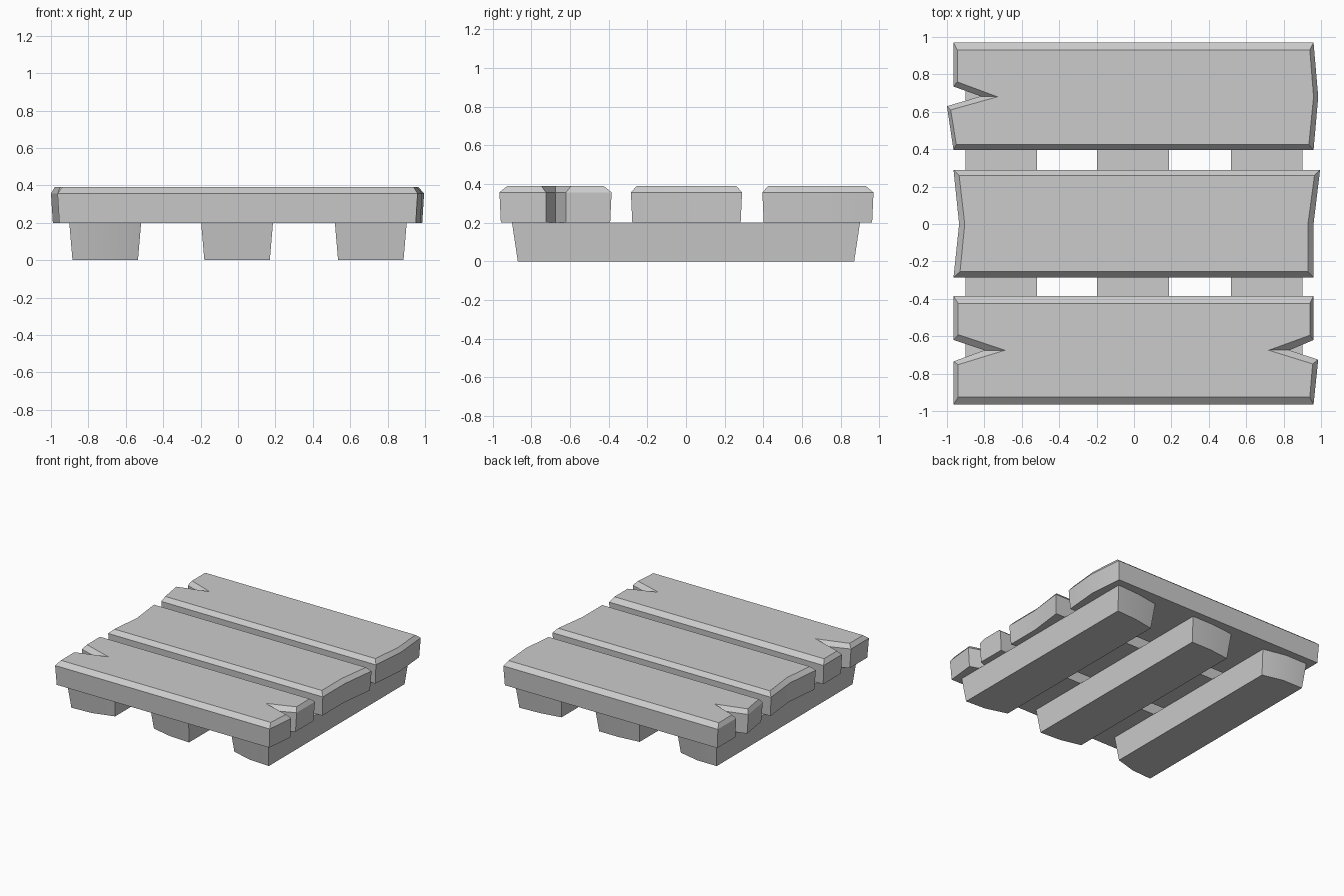
import bpy

if "Cube" in bpy.data.objects:
    bpy.data.objects.remove(bpy.data.objects["Cube"])


def loft(name, rings):
    """Solid from stacked rings of equal point count, lowest first."""
    n = len(rings[0])
    verts = [p for ring in rings for p in ring]
    faces = [tuple(reversed(range(n))), tuple(range(len(verts) - n, len(verts)))]
    for r in range(len(rings) - 1):
        for i in range(n):
            j = (i + 1) % n
            faces.append((r * n + i, r * n + j, (r + 1) * n + j, (r + 1) * n + i))
    mesh = bpy.data.meshes.new(name)
    mesh.from_pydata(verts, [], faces)
    obj = bpy.data.objects.new(name, mesh)
    bpy.context.collection.objects.link(obj)
    bpy.ops.object.select_all(action='DESELECT')
    obj.select_set(True)
    bpy.context.view_layer.objects.active = obj
    bpy.ops.object.shade_smooth_by_angle(angle=0.45)
    return obj


def plank(name, yc, points):
    """Each point: rim x, rim y, bevelled top x, top y (counter-clockwise)."""
    low = [(x * 0.99, yc + (y - yc) * 0.975, 0.2) for x, y, _, _ in points]
    rim = [(x, y, 0.357) for x, y, _, _ in points]
    top = [(x, y, 0.39) for _, _, x, y in points]
    return loft(name, [low, rim, top])


# Deck planks with crooked and split ends
plank("back_plank", 0.68, [
    (-0.965, 0.97, -0.945, 0.93), (-0.965, 0.735, -0.945, 0.76),
    (-0.82, 0.683, -0.73, 0.68), (-1.0, 0.63, -0.98, 0.61),
    (-0.965, 0.395, -0.95, 0.425), (0.96, 0.395, 0.935, 0.425),
    (0.985, 0.68, 0.96, 0.68), (0.96, 0.97, 0.94, 0.93)])
plank("middle_plank", 0.0, [
    (-0.965, 0.29, -0.935, 0.26), (-0.935, 0.0, -0.905, 0.0),
    (-0.965, -0.285, -0.93, -0.255), (0.96, -0.285, 0.93, -0.255),
    (0.96, 0.0, 0.93, 0.0), (0.995, 0.29, 0.965, 0.26)])
plank("front_plank", -0.675, [
    (-0.965, -0.385, -0.94, -0.425), (-0.965, -0.62, -0.94, -0.592),
    (-0.80, -0.675, -0.69, -0.675), (-0.965, -0.735, -0.94, -0.752),
    (-0.965, -0.965, -0.94, -0.925), (0.96, -0.965, 0.94, -0.925),
    (0.985, -0.725, 0.955, -0.748), (0.83, -0.675, 0.72, -0.675),
    (0.96, -0.62, 0.94, -0.595), (0.96, -0.385, 0.94, -0.425)])

# Tapered runners under the deck: front and back end y at left, middle, right
runners = [
    ("left_runner", -0.71, (-0.87, -0.86, -0.81), (0.87, 0.87, 0.83)),
    ("middle_runner", -0.005, (-0.82, -0.86, -0.87), (0.85, 0.87, 0.87)),
    ("right_runner", 0.71, (-0.81, -0.86, -0.87), (0.83, 0.86, 0.87)),
]
for name, cx, front, back in runners:
    def ring(z, half, grow):
        xs = (-half, 0, half)
        f = [(cx + x, y - grow, z) for x, y in zip(xs, front)]
        b = [(cx + x, y + grow, z) for x, y in zip(xs, back)]
        return f + b[::-1]
    loft(name, [ring(0.0, 0.175, 0.0), ring(0.2, 0.192, 0.03)])
